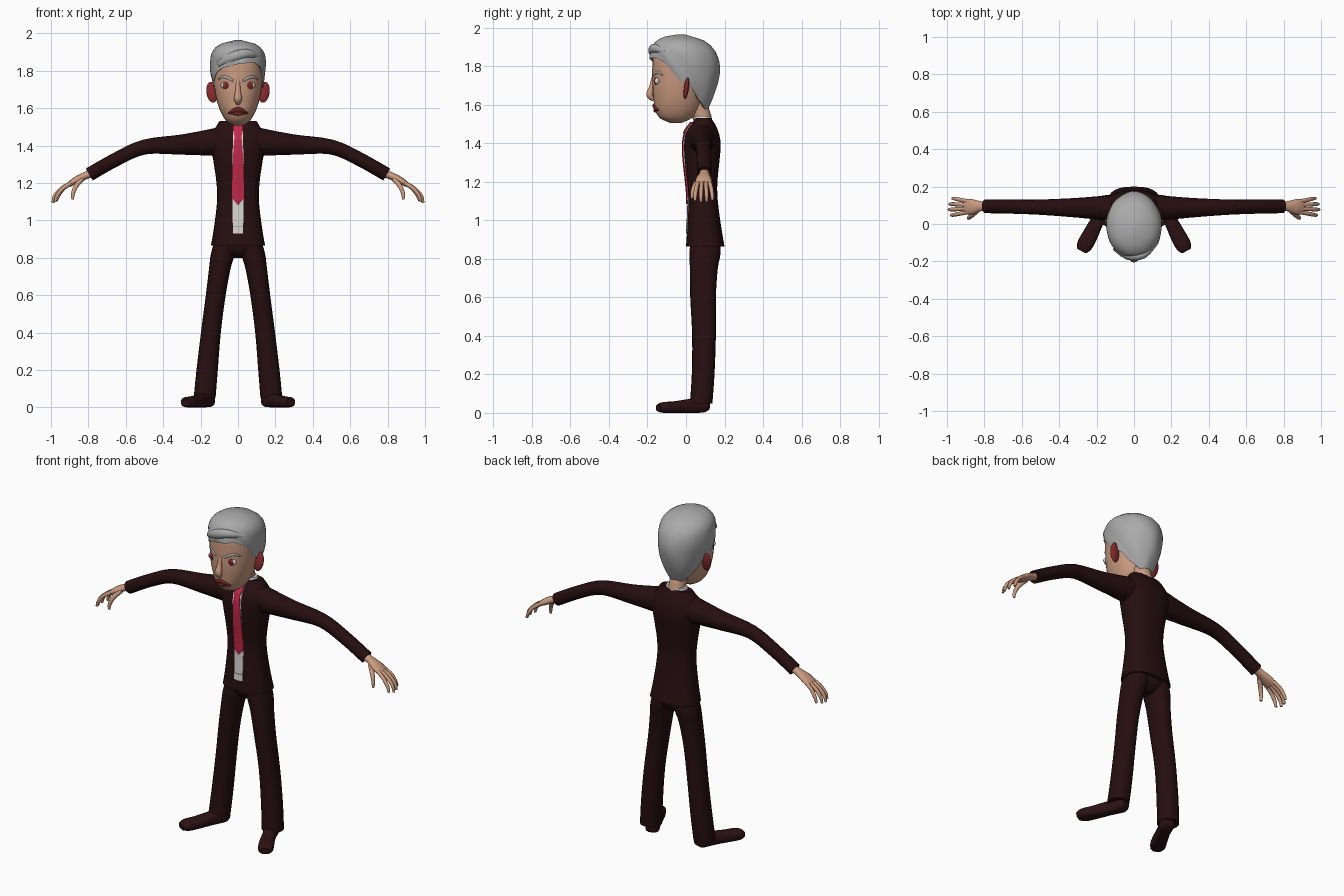
import bpy, bmesh, math
from mathutils import Vector as V

if "Cube" in bpy.data.objects:
    bpy.data.objects.remove(bpy.data.objects["Cube"])


def material(name, r, g, b):
    m = bpy.data.materials.new(name)
    m.diffuse_color = (r, g, b, 1)
    m.use_nodes = True
    m.node_tree.nodes["Principled BSDF"].inputs["Base Color"].default_value = m.diffuse_color
    return m


SUIT = material("dark suit", .019, .0045, .005)
SHOE = material("dark leather", .026, .006, .007)
SKIN = material("skin", .60, .33, .215)
HAIR = material("grey hair", .40, .40, .40)
TIE = material("crimson", .56, .022, .07)
SHIRT = material("shirt white", .68, .67, .65)
RED = material("dark red", .24, .022, .025)
LIPS = material("lip red", .15, .018, .018)


def add(name, verts, faces, mat):
    me = bpy.data.meshes.new(name)
    bm = bmesh.new()
    vs = [bm.verts.new(v) for v in verts]
    for f in faces:
        bm.faces.new([vs[i] for i in f])
    bmesh.ops.recalc_face_normals(bm, faces=bm.faces[:])
    bm.to_mesh(me)
    bm.free()
    me.polygons.foreach_set("use_smooth", [True] * len(me.polygons))
    me.set_sharp_from_angle(angle=math.radians(50))
    me.materials.append(mat)
    ob = bpy.data.objects.new(name, me)
    bpy.context.collection.objects.link(ob)
    return ob


def spline(rows, steps):
    """Catmull-Rom through rows of numbers."""
    out = []
    for i in range(len(rows) - 1):
        p = [rows[max(i - 1, 0)], rows[i], rows[i + 1], rows[min(i + 2, len(rows) - 1)]]
        for k in range(steps):
            t = k / steps
            out.append([.5 * (2 * b + (c - a) * t + (2 * a - 5 * b + 4 * c - d) * t * t
                              + (3 * b - a - 3 * c + d) * t ** 3) for a, b, c, d in zip(*p)])
    return out + [list(rows[-1])]


def skin_rings(name, rings, mat):
    n = len(rings[0])
    faces = [[r * n + k, r * n + (k + 1) % n, (r + 1) * n + (k + 1) % n, (r + 1) * n + k]
             for r in range(len(rings) - 1) for k in range(n)]
    faces += [list(range(n)), [(len(rings) - 1) * n + k for k in range(n)]]
    return add(name, [v for r in rings for v in r], faces, mat)


def oval(c, a, b, n, e):
    pts = []
    for k in range(n):
        t = 2 * math.pi * k / n
        co, si = math.cos(t), math.sin(t)
        pts.append(c + a * math.copysign(abs(co) ** (2 / e), co) + b * math.copysign(abs(si) ** (2 / e), si))
    return pts


def stack(name, rows, mat, n=24, e=2.3, steps=3):
    """Upright loft; rows are z, x_min, x_max, y_front, y_back."""
    rings = [oval(V(((l + r) / 2, (f + b) / 2, z)), V(((r - l) / 2, 0, 0)), V((0, (b - f) / 2, 0)), n, e)
             for z, l, r, f, b in spline(rows, steps)]
    return skin_rings(name, rings, mat)


def tube(name, rows, mat, side=(0, 1, 0), n=16, e=2, steps=3):
    """Loft along a path; rows are x, y, z, radius along side, radius across."""
    rows = spline(rows, steps)
    pts = [V(r[:3]) for r in rows]
    rings = []
    for i, r in enumerate(rows):
        t = (pts[min(i + 1, len(pts) - 1)] - pts[max(i - 1, 0)]).normalized()
        a = V(side) - t * t.dot(V(side))
        a.normalize()
        rings.append(oval(pts[i], a * r[3], t.cross(a) * r[4], n, e))
    return skin_rings(name, rings, mat)


def ball(name, c, r, mat):
    rows = [[c[0], c[1], c[2] + r[2] * -math.cos(math.pi * k / 10),
             max(r[0] * math.sin(math.pi * k / 10), 1e-4), max(r[1] * math.sin(math.pi * k / 10), 1e-4)]
            for k in range(11)]
    return skin_rings(name, [oval(V(q[:3]), V((q[3], 0, 0)), V((0, q[4], 0)), 16, 2) for q in rows], mat)


def lookup(table, v):
    for p, q in zip(table, table[1:]):
        if v <= q[0]:
            t = max(0, (v - p[0]) / (q[0] - p[0]))
            return [a + (b - a) * t for a, b in zip(p, q)]
    return list(table[-1])


# Jacket body: z, half width, front, back
COAT = spline([(.865, .145, 0, .20), (.95, .13, .006, .185), (1.1, .112, .012, .165), (1.2, .115, .005, .163),
               (1.32, .132, -.008, .175), (1.40, .145, -.01, .18), (1.46, .14, .002, .168),
               (1.5, .118, .03, .15), (1.53, .10, .05, .13)], 3)
stack("jacket", [(z, -w, w, f, b) for z, w, f, b in COAT], SUIT, 28, 2.6, 1)


# Shirt strip and tie follow the front of the jacket
def front_strip(name, rows, mat, lift):
    verts, rows = [], spline(rows, 5)
    for z, w in rows:
        y = lookup(COAT, z)[2]
        verts += [(-w, y - lift * .6, z), (0, y - lift, z), (w, y - lift * .6, z), (w, y + .012, z), (-w, y + .012, z)]
    faces = [[i * 5 + k, i * 5 + (k + 1) % 5, i * 5 + 5 + (k + 1) % 5, i * 5 + 5 + k]
             for i in range(len(rows) - 1) for k in range(5)]
    m = len(verts)
    add(name, verts, faces + [list(range(5)), list(range(m - 5, m))], mat)


front_strip("shirt_front", [(.93, .027), (1.05, .029), (1.2, .029), (1.4, .028), (1.5, .028)], SHIRT, .005)
front_strip("shirt_hem_line", [(.965, .027), (.97, .027)], HAIR, .007)
front_strip("tie", [(1.085, .004), (1.125, .031), (1.2, .031), (1.35, .026), (1.455, .018)], TIE, .011)
front_strip("tie_knot", [(1.45, .018), (1.48, .026), (1.51, .025)], TIE, .016)

# Neck and shirt collar
tube("neck", [(0, .09, 1.46, .052, .052), (0, .085, 1.53, .048, .048), (0, .05, 1.62, .05, .05)], SKIN, (1, 0, 0))
stack("shirt_collar", [(1.5, -.08, .08, .04, .135), (1.54, -.062, .062, .045, .128)], SHIRT, steps=1)

# Hips
stack("hips", [(.80, -.03, .03, .06, .14), (.83, -.10, .10, .03, .17), (.87, -.13, .13, .02, .18),
               (.95, -.11, .11, .03, .165)], SUIT)

for s, side in ((-1, "right"), (1, "left")):
    # Trouser leg and shoe
    leg = [(.05, .12, .237, .02, .137), (.2, .108, .222, .03, .148), (.4, .092, .198, .032, .155),
           (.6, .066, .172, .022, .155), (.75, .038, .154, .02, .165), (.82, .016, .145, .018, .178),
           (.89, .01, .125, .022, .175)]
    stack(side + "_trouser_leg", [(z, *sorted((s * i, s * o)), f, b) for z, i, o, f, b in leg], SUIT, 20)
    tube(side + "_shoe", [(s * .152, .115, .034, .028, .02), (s * .162, .09, .036, .04, .034),
                          (s * .195, .02, .036, .036, .036), (s * .235, -.06, .03, .042, .03),
                          (s * .265, -.115, .028, .042, .028), (s * .28, -.143, .025, .028, .018)],
         SHOE, (.87, s * .5, 0), 16, 3)
    # Sleeve and hand
    tube(side + "_sleeve", [(s * .05, .085, 1.425, .075, .085), (s * .14, .085, 1.417, .068, .072),
                            (s * .3, .087, 1.405, .053, .054), (s * .5, .09, 1.392, .041, .040),
                            (s * .65, .093, 1.327, .038, .037), (s * .795, .095, 1.245, .037, .037)], SUIT, steps=4)
    tube(side + "_palm", [(s * .77, .095, 1.255, .024, .022), (s * .82, .095, 1.237, .027, .02),
                          (s * .87, .092, 1.212, .042, .019), (s * .905, .092, 1.19, .04, .013)], SKIN)
    for k in range(4):
        u = k - 1.5
        reach = (.0, .012, .008, -.008)[k]
        tube(f"{side}_finger_{k + 1}",
             [(s * .885, .092 + u * .019, 1.203, .011, .012), (s * (.935 + reach / 2), .092 + u * .025, 1.172, .011, .011),
              (s * (.967 + reach), .092 + u * .029, 1.133, .010, .010),
              (s * (.978 + reach), .092 + u * .030, 1.1 - reach / 2, .007, .007)], SKIN, n=10)
    tube(side + "_thumb", [(s * .835, .075, 1.22, .014, .014), (s * .865, .048, 1.185, .013, .013),
                           (s * .882, .034, 1.145, .011, .011), (s * .884, .03, 1.112, .007, .007)], SKIN, n=10)

# Head: z, half width, front, back
HEAD = spline([(1.506, .028, -.085, -.02), (1.53, .062, -.135, .03), (1.57, .088, -.16, .07), (1.62, .108, -.168, .085),
               (1.68, .122, -.174, .10), (1.74, .131, -.175, .12), (1.8, .135, -.175, .13),
               (1.86, .128, -.168, .13), (1.92, .08, -.12, .09)], 3)
stack("head", [(z, -w, w, f, b) for z, w, f, b in HEAD], SKIN, 28, 2.1, 1)


def face_y(x, z):
    _, w, f, b = lookup(HEAD, z)
    return (f + b) / 2 - (b - f) / 2 * math.sqrt(max(0, 1 - (x / w) ** 2))


# Hair shell: an uneven hairline swept up to the crown
CROWN = spline([(1.56, .06, -.05, .105), (1.62, .095, -.1, .135), (1.7, .128, -.15, .162), (1.78, .145, -.182, .175),
                (1.84, .149, -.187, .168), (1.89, .143, -.18, .145), (1.93, .115, -.155, .10),
                (1.955, .065, -.105, .045), (1.963, .02, -.055, .0)], 3)
LINE = [(0, 1.835), (35, 1.83), (55, 1.80), (66, 1.76), (76, 1.71), (95, 1.70), (112, 1.63), (140, 1.58), (180, 1.567)]
N, M, rings = 48, 14, []
for i in range(-1, M + 1):
    ring = []
    for k in range(N):
        th = 2 * math.pi * k / N - math.pi
        low = lookup(LINE, abs(math.degrees(th)))[1] + .028 * math.sin(th) * max(0, math.cos(th)) ** .5
        t = max(i, 0) / M
        z = low + (1.963 - low) * t
        _, w, f, b = lookup(CROWN, z)
        wave = 1 + .018 * math.sin(5 * th + 9 * t) * (1 - t) + .01 * math.sin(9 * th - 4 * t) * (1 - t)
        g = wave * (.86 if i < 0 else 1)
        ring.append((w * g * math.sin(th), (f + b) / 2 - (b - f) / 2 * g * math.cos(th), z + (.006 if i < 0 else 0)))
    rings.append(ring)
skin_rings("hair", rings, HAIR)
# Swept forelock
tube("forelock", [(.11, -.105, 1.875, .012, .015), (.05, -.163, 1.892, .024, .022), (-.03, -.168, 1.872, .028, .024),
                  (-.10, -.125, 1.835, .018, .018)], HAIR, (0, 0, 1))

# Nose
tube("nose", [(0, -.165, 1.745, .012, .012), (0, -.178, 1.69, .014, .014), (0, -.188, 1.65, .022, .018),
              (0, -.168, 1.625, .012, .01)], SKIN, (1, 0, 0), 12)

for s, side in ((-1, "right"), (1, "left")):
    # Eyes, brows and ears
    y = face_y(.064, 1.72)
    ball(side + "_eye_white", (s * .064, y + .006, 1.722), (.029, .014, .019), SHIRT)
    ball(side + "_iris", (s * .064, y - .001, 1.722), (.019, .0095, .019), RED)
    ball(side + "_pupil", (s * .064, y - .008, 1.722), (.007, .004, .007), LIPS)
    tube(side + "_eyebrow", [(s * x, face_y(x, z) - .001, z, r, .005) for x, z, r in
                             ((.026, 1.745, .006), (.055, 1.762, .008), (.085, 1.768, .007), (.104, 1.752, .003))],
         HAIR, (0, 0, 1), 10)
    ear = ball(side + "_ear", (0, 0, 0), (.03, .013, .057), RED)
    ear.location = (s * .139, .002, 1.685)
    ear.rotation_euler = (math.radians(-8), math.radians(8 * s), 0)

# Lips
for name, mid, r in (("upper_lip", 1.594, .012), ("lower_lip", 1.569, .010)):
    tube(name, [(x, face_y(x, z) - .001, z, q, .008) for x, z, q in
                ((-.05, 1.572, .003), (-.025, (mid + 1.578) / 2, r * .9), (0, mid, r),
                 (.025, (mid + 1.578) / 2, r * .9), (.05, 1.572, .003))], LIPS, (0, 0, 1), 10)
